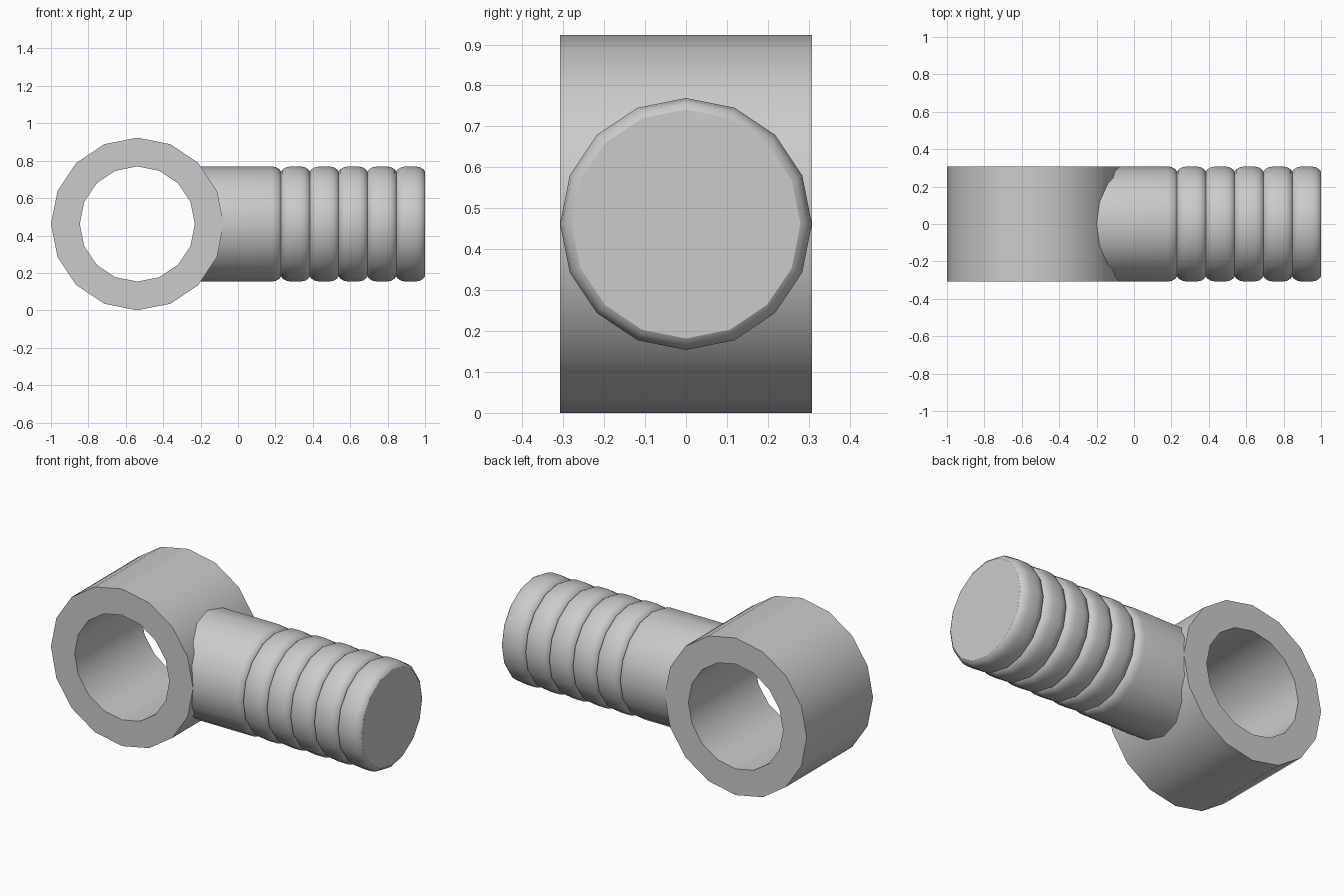
import bpy
import bmesh
from math import cos, sin, tau

if "Cube" in bpy.data.objects:
    bpy.data.objects.remove(bpy.data.objects["Cube"], do_unlink=True)

UNIT = 2 / 13          # the whole part is thirteen units long
SIDES = 16
CENTRE_X, CENTRE_Z = -1 + 3 * UNIT, 3 * UNIT

grey = bpy.data.materials.new("plain grey")
grey.use_nodes = True
grey.diffuse_color = (0.6, 0.6, 0.6, 1)
grey.node_tree.nodes["Principled BSDF"].inputs["Base Color"].default_value = (0.6, 0.6, 0.6, 1)


def lathe(name, profile, place, closed=False):
    """Spin (along, radius) points into rings; place() maps them into space."""
    bm = bmesh.new()
    rings = [[bm.verts.new(place(a, r * cos(tau * i / SIDES), r * sin(tau * i / SIDES)))
              for i in range(SIDES)] for a, r in profile]
    pairs = list(zip(rings, rings[1:]))
    if closed:
        pairs.append((rings[-1], rings[0]))
    else:
        bm.faces.new(rings[0])
        bm.faces.new(rings[-1])
    for p, q in pairs:
        for i in range(SIDES):
            j = (i + 1) % SIDES
            bm.faces.new((p[i], p[j], q[j], q[i]))
    bmesh.ops.recalc_face_normals(bm, faces=bm.faces)
    mesh = bpy.data.meshes.new(name)
    bm.to_mesh(mesh)
    bm.free()
    mesh.materials.append(grey)
    obj = bpy.data.objects.new(name, mesh)
    bpy.context.collection.objects.link(obj)
    bpy.ops.object.select_all(action="DESELECT")
    obj.select_set(True)
    bpy.context.view_layer.objects.active = obj
    bpy.ops.object.shade_smooth_by_angle(angle=0.55)
    return obj


# Open collar, bored from front to back
outer, inner, half = 3 * UNIT, 2 * UNIT, 2 * UNIT
lathe("collar",
      [(-half, outer), (half, outer), (half, inner), (-half, inner)],
      lambda a, u, v: (CENTRE_X + u, a, CENTRE_Z + v), closed=True)

# Round shaft ending in five rounded ribs, rooted inside the collar wall
radius = 2 * UNIT
edge = [(0, 0.028), (0.008, 0.016), (0.025, 0.005), (0.05, 0)]   # inset, drop
rib_start = 1 - 5 * UNIT
profile = [(-0.215, radius)]
profile += [(rib_start - d, radius - drop) for d, drop in reversed(edge)]
for n in range(5):
    x = rib_start + n * UNIT
    profile += [(x + d, radius - drop) for d, drop in edge[1:]]
    profile += [(x + UNIT - d, radius - drop) for d, drop in reversed(edge)]
lathe("ribbed_shaft", profile,
      lambda a, u, v: (a, u, CENTRE_Z + v))
